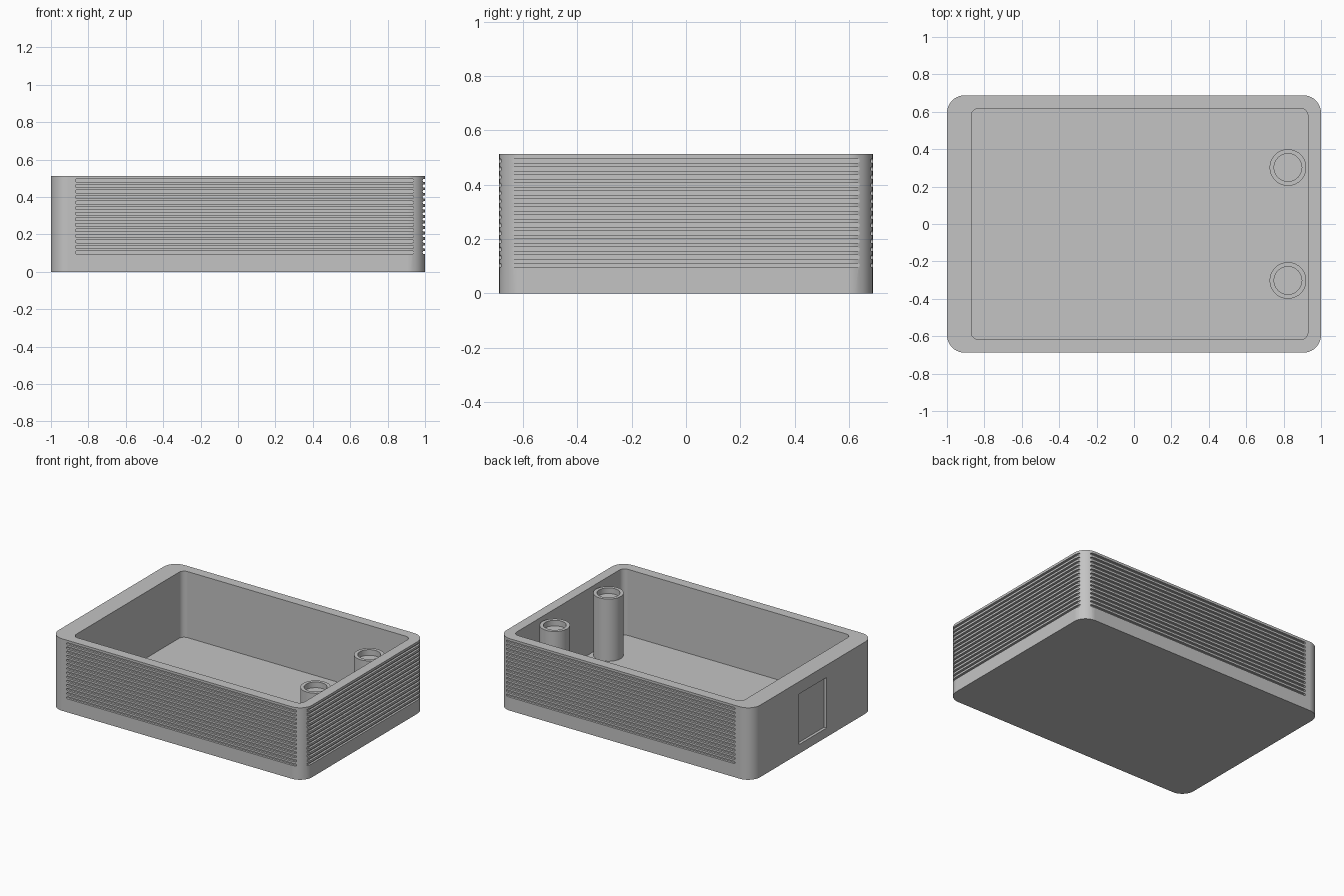
import bpy, bmesh, math
from mathutils import Vector

cube = bpy.data.objects.get("Cube")
if cube:
    bpy.data.objects.remove(cube, do_unlink=True)

grey = bpy.data.materials.new("light grey plastic")
grey.use_nodes = True
COLOUR = (0.55, 0.55, 0.55, 1)
grey.diffuse_color = COLOUR
grey.node_tree.nodes["Principled BSDF"].inputs["Base Color"].default_value = COLOUR

# Extrusion frames: the two profile axes and the extrusion axis
X, Y, Z = Vector((1, 0, 0)), Vector((0, 1, 0)), Vector((0, 0, 1))
FRAMES = {"z": (X, Y, Z), "x": (Y, Z, X), "y": (Z, X, Y)}


def add_prism(bm, low, high, radius=0.0, axis="z", steps=8):
    """Box between two corners, with rounded profile corners along one axis."""
    u, v, w = FRAMES[axis]
    low, high = Vector(low), Vector(high)
    mid, half = (low + high) / 2, (high - low) / 2
    hu, hv, hw = half.dot(u) - radius, half.dot(v) - radius, half.dot(w)
    ring = []
    for corner, (su, sv) in enumerate(((1, 1), (-1, 1), (-1, -1), (1, -1))):
        count = steps if radius else 0
        for i in range(count + 1):
            a = (corner + (i / count if count else 0)) * math.pi / 2
            p = mid + u * (su * hu + radius * math.cos(a)) + v * (sv * hv + radius * math.sin(a))
            ring.append(p)
    # Drop coincident points where rounded corners meet
    ring = [p for i, p in enumerate(ring) if (p - ring[i - 1]).length > 1e-5]
    bottom = [bm.verts.new(p - w * hw) for p in ring]
    top = [bm.verts.new(p + w * hw) for p in ring]
    bm.faces.new(bottom[::-1])
    bm.faces.new(top)
    for i in range(len(ring)):
        bm.faces.new((bottom[i - 1], bottom[i], top[i], top[i - 1]))


def finish(bm, name):
    bmesh.ops.recalc_face_normals(bm, faces=bm.faces)
    mesh = bpy.data.meshes.new(name)
    bm.to_mesh(mesh)
    bm.free()
    mesh.materials.append(grey)
    obj = bpy.data.objects.new(name, mesh)
    bpy.context.collection.objects.link(obj)
    return obj


def select(obj):
    bpy.ops.object.select_all(action="DESELECT")
    obj.select_set(True)
    bpy.context.view_layer.objects.active = obj


def cut(obj, cutter):
    cutter.hide_render = True
    mod = obj.modifiers.new("cut", "BOOLEAN")
    mod.operation, mod.solver, mod.object = "DIFFERENCE", "EXACT", cutter
    select(obj)
    bpy.ops.object.modifier_apply(modifier=mod.name)
    bpy.data.objects.remove(cutter, do_unlink=True)


def smooth(obj):
    select(obj)
    bpy.ops.object.shade_smooth_by_angle(angle=math.radians(30))
    mod = obj.modifiers.new("even shading", "WEIGHTED_NORMAL")
    mod.keep_sharp = True


# Case body
HX, HY, HEIGHT, FLOOR = 1.0, 0.688, 0.513, 0.042
bm = bmesh.new()
add_prism(bm, (-HX, -HY, 0), (HX, HY, HEIGHT), 0.095, steps=10)
case = finish(bm, "case_body")

# Open cavity, with a thicker wall on the right
bm = bmesh.new()
add_prism(bm, (-0.87, -0.618, FLOOR), (0.93, 0.618, 1), 0.04, steps=6)
cut(case, finish(bm, "cavity_cutter"))

# Round-ended grip grooves on three sides, and a plain panel recess on the fourth
PITCH, DEPTH, OUT = 0.0296, 0.015, 0.1
bm = bmesh.new()
for i in range(14):
    z0 = 0.096 + i * PITCH
    z1 = z0 + PITCH / 2
    r = PITCH / 4
    add_prism(bm, (-0.87, -HY - OUT, z0), (0.94, -HY + DEPTH, z1), r, "y", 4)
    add_prism(bm, (-0.87, HY - DEPTH, z0), (0.94, HY + OUT, z1), r, "y", 4)
    add_prism(bm, (HX - DEPTH, -0.64, z0), (HX + OUT, 0.64, z1), r, "x", 4)
add_prism(bm, (-HX - OUT, -0.155, 0.065), (-HX + 0.02, 0.155, 0.425))
cut(case, finish(bm, "groove_cutter"))
smooth(case)

# Two standing posts with shallow sockets, revolved from one profile
PROFILE = ((0.098, FLOOR - 0.01), (0.098, 0.485), (0.074, 0.485), (0.074, 0.445))
SIDES = 40
for name, y in (("front_post", -0.302), ("back_post", 0.302)):
    bm = bmesh.new()
    rings = []
    for radius, z in PROFILE:
        rings.append([bm.verts.new((0.823 + radius * math.cos(math.tau * i / SIDES),
                                    y + radius * math.sin(math.tau * i / SIDES), z))
                      for i in range(SIDES)])
    for a, b in zip(rings, rings[1:]):
        for i in range(SIDES):
            bm.faces.new((a[i - 1], a[i], b[i], b[i - 1]))
    bm.faces.new(rings[0])
    bm.faces.new(rings[-1])
    smooth(finish(bm, name))
